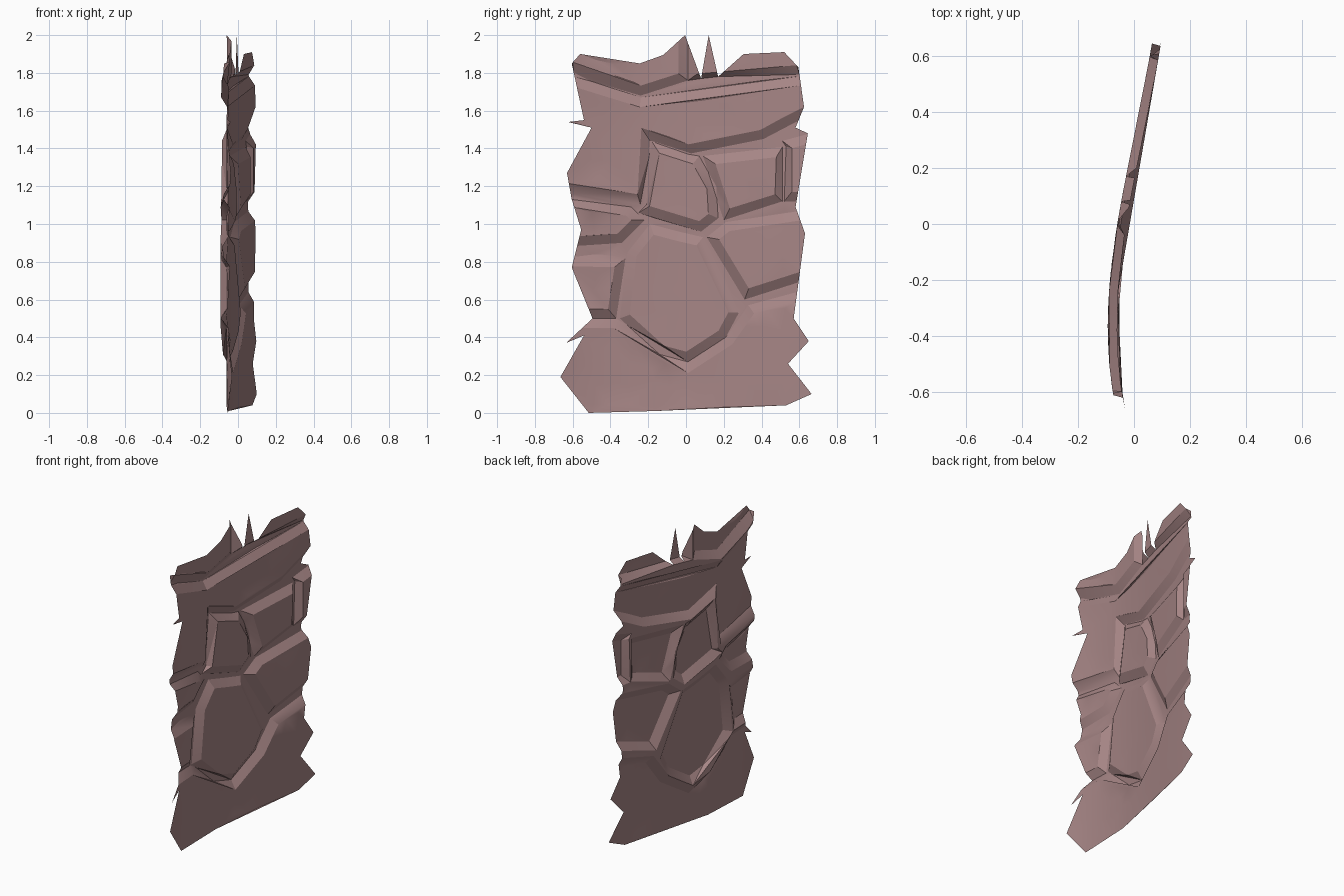
import bpy, bmesh, random
from mathutils import Vector
from mathutils.geometry import delaunay_2d_cdt

if "Cube" in bpy.data.objects:
    bpy.data.objects.remove(bpy.data.objects["Cube"])

random.seed(4)
BEVEL, HEIGHT, FAR = .05, .032, .8

# ragged silhouette as (y, z), anticlockwise seen from +x
bottom = [(-.675, .19), (-.525, 0), (-.17, .01), (.52, .04), (.655, .1)]
right = [(.53, .26), (.64, .38), (.56, .5), (.62, .95), (.57, 1.09), (.635, 1.48),
         (.57, 1.51), (.615, 1.62), (.585, 1.83)]
top = [(.51, 1.91), (.295, 1.9), (.16, 1.78), (.11, 2.0), (.07, 1.77), (-.015, 2.0),
       (-.13, 1.895), (-.255, 1.85), (-.57, 1.9)]
left = [(-.615, 1.85), (-.55, 1.55), (-.635, 1.54), (-.51, 1.51), (-.64, 1.27),
        (-.615, 1.13), (-.565, .97), (-.615, .77), (-.505, .5), (-.645, .37), (-.55, .41)]
outline = bottom + right + top + left

# raised stones, corners anticlockwise; FAR runs a stone past the wall's edge
stones = {
    "middle": [(-.36, .5), (-.15, .31), (0, .27), (.2, .4), (.27, .53), (.08, .93),
               (-.05, .96), (-.2, 1.0), (-.32, .85)],
    "upper_middle": [(-.26, 1.06), (.07, .96), (.16, 1.03), (.15, 1.2), (.06, 1.36),
                     (-.19, 1.44)],
    "upper_right": [(.19, 1.02), (.51, 1.12), (.52, 1.41), (.08, 1.36)],
    "right_strip": [(.5, 1.12), (FAR, 1.12), (FAR, 1.52), (.5, 1.44)],
    "lower_right": [(.1, .93), (.3, .6), (FAR, .76), (FAR, 1.1), (.2, 1.01)],
    "left": [(-FAR, .87), (-.35, .9), (-.23, 1.02), (-.3, 1.09), (-FAR, 1.17)],
    "lower_left": [(-FAR, .5), (-.38, .5), (-.33, .82), (-FAR, .83)],
    "broad_top": [(-FAR, 1.19), (-.22, 1.1), (-.2, 1.44), (0, 1.37), (.4, 1.45),
                  (FAR, 1.66), (FAR, 1.81), (-.25, 1.67), (-FAR, 1.84)],
    "top_left": [(-FAR, 1.87), (-.25, 1.68), (0, 1.76), (0, 2.2), (-FAR, 2.2)],
    "top_right": [(0, 1.74), (FAR, 1.81), (FAR, 2.2), (0, 2.2)],
    "foot": [(-FAR, -.1), (FAR, -.1), (FAR, .7), (.32, .57), (.2, .4), (0, .27),
             (-.38, .5), (-FAR, .5)],
}


def inside(p, poly):
    hit = False
    for (ax, ay), (bx, by) in zip(poly, poly[1:] + poly[:1]):
        if (ay > p[1]) != (by > p[1]) and p[0] < ax + (p[1] - ay) * (bx - ax) / (by - ay):
            hit = not hit
    return hit


def inset(poly, d):
    out = []
    for i, p in enumerate(poly):
        p = Vector(p)
        a = (p - Vector(poly[i - 1])).normalized()
        b = (Vector(poly[(i + 1) % len(poly)]) - p).normalized()
        n, m = Vector((-a.y, a.x)), Vector((-b.y, b.x))
        out.append(tuple(p + (n + m) * d / max(.4, 1 + n.dot(m))))
    return out


# constraint lines: silhouette, stone feet and stone faces
verts, edges = [], []


def add_loop(poly):
    n = len(verts)
    verts.extend(Vector(p) for p in poly)
    edges.extend((n + i, n + (i + 1) % len(poly)) for i in range(len(poly)))


add_loop(outline)
levels = []
for foot in stones.values():
    face = inset(foot, BEVEL)
    levels.append((foot, face, inset(face, -.004)))
    add_loop(foot)
    add_loop(face)

# loose fill points so the sheet can follow the bend
for i in range(13):
    for j in range(20):
        p = (-.6 + i * .1 + random.uniform(-.02, .02), .05 + j * .1 + random.uniform(-.02, .02))
        on_bevel = any(inside(p, foot) and not inside(p, face) for foot, face, _ in levels)
        if inside(p, outline) and not on_bevel:
            verts.append(Vector(p))

pts, _, tris, *_ = delaunay_2d_cdt(verts, edges, [], 0, 1e-4)


def place(p):
    y, z = p
    bend = -.042 + .167 * y + .135 * y * y - .15 * y ** 3
    raised = any(inside(p, grown) for _, _, grown in levels)
    return (bend + (HEIGHT if raised else 0) - HEIGHT / 2, y + .01, z)


# the bent, open rock sheet
bm = bmesh.new()
made = {}
for t in tris:
    c = sum((pts[i] for i in t), Vector((0, 0))) / len(t)
    if not inside(c, outline):
        continue
    for i in t:
        if i not in made:
            made[i] = bm.verts.new(place(pts[i]))
    bm.faces.new([made[i] for i in t])

mesh = bpy.data.meshes.new("rock_wall")
bm.to_mesh(mesh)
bm.free()
wall = bpy.data.objects.new("rock_wall", mesh)
bpy.context.collection.objects.link(wall)

stone = bpy.data.materials.new("dusky_stone")
stone.diffuse_color = (.38, .235, .235, 1)
stone.use_nodes = True
stone.node_tree.nodes["Principled BSDF"].inputs["Base Color"].default_value = stone.diffuse_color
mesh.materials.append(stone)

bpy.context.view_layer.objects.active = wall
wall.select_set(True)
bpy.ops.object.shade_smooth_by_angle(angle=.35)
